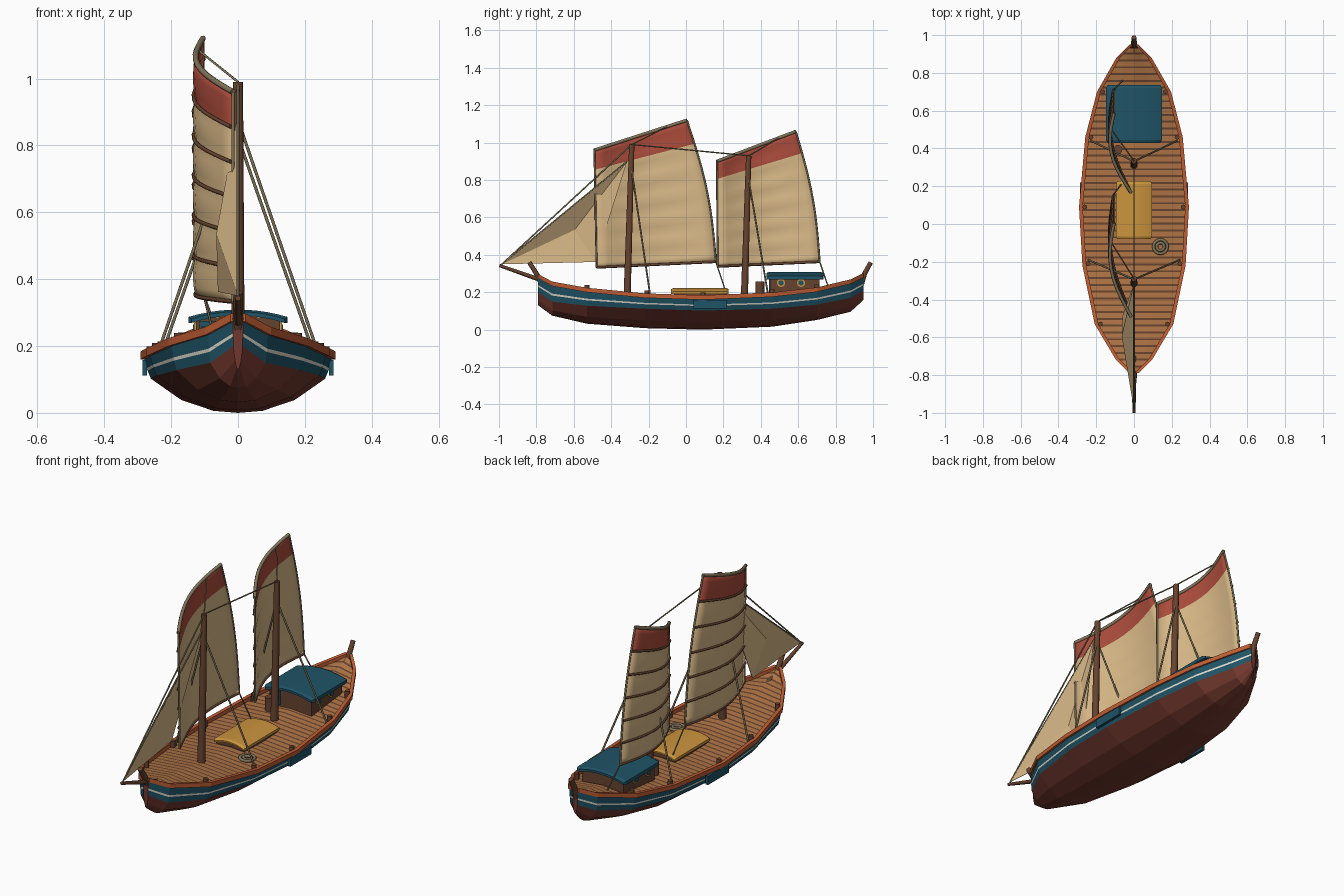
import bpy, bmesh, math
from mathutils import Vector

old = bpy.data.objects.get("Cube")
if old:
    bpy.data.objects.remove(old)


def material(name, hexcode):
    rgb = [int(hexcode[i:i + 2], 16) / 255 for i in (0, 2, 4)]
    col = [c / 12.92 if c < 0.04 else ((c + 0.055) / 1.055) ** 2.4 for c in rgb] + [1]
    m = bpy.data.materials.new(name)
    m.use_nodes = True
    m.diffuse_color = col
    bsdf = m.node_tree.nodes["Principled BSDF"]
    bsdf.inputs["Base Color"].default_value = col
    bsdf.inputs["Roughness"].default_value = 0.8
    return m


RED = material("hull red", "74392F")
TEAL = material("teal paint", "1F5366")
RAIL = material("orange rail", "BE5C33")
DECK = material("deck wood", "AF7445")
WOOD = material("dark wood", "66432F")
SAIL = material("sail cloth", "D9B988")
BAND = material("sail red", "AB4C3B")
GOLD = material("ochre canvas", "CB943D")
ROPE = material("rope", "82755A")
CREAM = material("cream stripe", "DDD9CB")


def add_mesh(name, bm, mats):
    bmesh.ops.recalc_face_normals(bm, faces=bm.faces)
    me = bpy.data.meshes.new(name)
    bm.to_mesh(me)
    bm.free()
    for m in mats:
        me.materials.append(m)
    ob = bpy.data.objects.new(name, me)
    bpy.context.collection.objects.link(ob)
    return ob


def loft(name, rows, mats, rule=lambda i, j: 0, cyclic=False, caps=False):
    """Skin rows of points; rule picks the material of face (row, column)."""
    bm = bmesh.new()
    grid = [[bm.verts.new(p) for p in row] for row in rows]
    n = len(rows[0])
    for i in range(len(rows) - 1):
        for j in range(n if cyclic else n - 1):
            k = (j + 1) % n
            f = bm.faces.new((grid[i][j], grid[i][k], grid[i + 1][k], grid[i + 1][j]))
            f.material_index = rule(i, j)
    if caps:
        bm.faces.new(grid[0])
        bm.faces.new(grid[-1])
    return add_mesh(name, bm, mats)


def box(name, lo, hi, mat):
    bm = bmesh.new()
    bmesh.ops.create_cube(bm, size=1)
    for v in bm.verts:
        v.co = [lo[a] + (v.co[a] + 0.5) * (hi[a] - lo[a]) for a in range(3)]
    return add_mesh(name, bm, [mat])


def rod(name, pts, r, mat, taper=1.0, sides=2, closed=False):
    cu = bpy.data.curves.new(name, "CURVE")
    cu.dimensions = "3D"
    cu.bevel_depth, cu.bevel_resolution, cu.use_fill_caps = r, sides, True
    sp = cu.splines.new("POLY")
    sp.points.add(len(pts) - 1)
    sp.use_cyclic_u = closed
    for i, p in enumerate(pts):
        sp.points[i].co = (*p, 1)
        sp.points[i].radius = 1 + (taper - 1) * i / (len(pts) - 1)
    cu.materials.append(mat)
    ob = bpy.data.objects.new(name, cu)
    bpy.context.collection.objects.link(ob)
    return ob


# Hull stations: y, half width, sheer height, waterline height, keel height
STATIONS = [(-.79, .015, .285, .2, .13), (-.715, .09, .245, .15, .075), (-.53, .2, .212, .128, .032),
            (-.22, .265, .182, .112, .008), (.09, .283, .172, .102, 0), (.46, .25, .187, .112, .016),
            (.7, .188, .214, .134, .052), (.88, .085, .257, .17, .096), (.95, .015, .292, .21, .16)]


def station(y):
    for a, b in zip(STATIONS, STATIONS[1:]):
        if y <= b[0]:
            t = (y - a[0]) / (b[0] - a[0])
            return [p + (q - p) * t for p, q in zip(a, b)]
    return list(STATIONS[-1])


def deck_z(x, y):
    _, w, s, _, _ = station(y)
    return s - 0.01 + 0.018 * (1 - min(1, abs(x) / w))


def hull_ring(y, w, s, b, k):
    side = [(1, s), (.965, s + (b - s) * .55), (.955, s + (b - s) * .66), (.92, b),
            (.6, k + (b - k) * .38), (.26, k + (b - k) * .06)]
    return ([(w * f, y, z) for f, z in side] + [(0, y, k)]
            + [(-w * f, y, z) for f, z in reversed(side)])


COLS = [1, 2, 1, 0, 0, 0]
loft("hull", [hull_ring(*s) for s in STATIONS], [RED, TEAL, CREAM],
     lambda i, j: (COLS + COLS[::-1])[j], caps=True)

# Deck planks with dark seams
edges, y = [], -0.785
while y < 0.94:
    edges += [y, y + 0.026]
    y += 0.036
rows = [[(f * station(v)[1], v, deck_z(f * station(v)[1], v)) for f in (-.98, -.5, 0, .5, .98)] for v in edges]
loft("deck", rows, [DECK, WOOD], lambda i, j: i % 2)

# Rails, rail posts and name boards on both sides
for s, side in ((1, "left"), (-1, "right")):
    ring = [(.008, -.012), (.008, .012), (-.012, .012), (-.012, -.012)]
    loft(side + "_rail", [[(s * max(0, w + dx), y, z + dz) for dx, dz in ring] for y, w, z, _, _ in STATIONS],
         [RAIL], cyclic=True, caps=True)
    for y in (-.53, -.21, .09, .46, .7):
        _, w, z, _, _ = station(y)
        x = s * (w - .022)
        rod(side + "_bollard", [(x, y, z - .02), (x, y, z + .027)], .013, WOOD)
    box(side + "_name_board", (s * .272, .04, .112), (s * .286, .22, .158), TEAL)

# Stem, stern post and bowsprit
rod("stem_post", [(0, -.765, .23), (0, -.8, .3), (0, -.838, .36)], .017, WOOD, .8, 1)
rod("stern_post", [(0, .925, .2), (0, .955, .3), (0, .988, .36)], .017, WOOD, .8, 1)
rod("bowsprit", [(0, -.66, .225), (0, -.998, .343)], .014, WOOD, .6)


def arch(name, hx, y0, y1, z, rise, thick, mat):
    """Curved cover with softened ends."""
    rows = []
    for y, f, d in ((y0, .94, .012), (y0 + .015, 1, 0), (y1 - .015, 1, 0), (y1, .94, .012)):
        top = [(hx * f * u / 5, y, z + rise * (1 - (u / 5) ** 2) - d * .5) for u in range(-5, 6)]
        rows.append(top + [(x, yy, zz - thick + d * .5) for x, yy, zz in reversed(top)])
    return loft(name, rows, [mat], cyclic=True, caps=True)


# Cabin with roof, door and round windows
box("cabin", (-.125, .45, .17), (.125, .715, .285), WOOD)
arch("cabin_roof", .148, .43, .735, .287, .022, .018, TEAL)
box("cabin_door", (-.115, .444, .2), (-.06, .452, .275), TEAL)
for s in (1, -1):
    for y in (.508, .615):
        rod("window_ring", [(s * .12, y, .25), (s * .131, y, .25)], .022, GOLD, sides=4)
        rod("window_glass", [(s * .125, y, .25), (s * .134, y, .25)], .014, TEAL, sides=4)
rod("barrel", [(-.085, .395, .18), (-.085, .395, .258)], .024, WOOD, sides=4)

# Cargo hatch
box("hatch_coaming", (-.085, -.065, .16), (.085, .215, .205), WOOD)
arch("hatch_cover", .095, -.08, .228, .205, .018, .014, GOLD)

# Rope coil on the deck
for r in (.037, .02):
    rod("rope_coil", [(.14 + r * math.cos(a * math.pi / 8), -.12 + r * math.sin(a * math.pi / 8),
                       deck_z(.14, -.12) + .006) for a in range(16)], .008, ROPE, closed=True)


def sail_point(corners, bulge, u, v):
    """u runs from luff to leech, v from foot to head."""
    lb, lt, pk, cl = [Vector(c) for c in corners]
    p = (lb.lerp(lt, v)).lerp(cl.lerp(pk, v), u)
    belly = .06 * math.sin(math.pi * u) * (1 + .12 * abs(math.sin(6 * math.pi * v)))
    return Vector((-.015 - .09 * u - belly, p.x + bulge * u * math.sin(math.pi * v), p.y))


def lug_sail(name, corners, bulge):
    pt = lambda u, v: sail_point(corners, bulge, u, v)
    us = [i / 10 for i in range(11)]
    vs = [i / 24 for i in range(25)]
    ob = loft(name, [[pt(u, v) for u in us] for v in vs], [SAIL, BAND], lambda i, j: int(i >= 20))
    for f in ob.data.polygons:
        f.use_smooth = True
    solid = ob.modifiers.new("thickness", "SOLIDIFY")
    solid.thickness, solid.offset = .004, 0
    for k in range(1, 6):
        rod(name + "_batten", [pt(u, k / 6) - Vector((.006, 0, 0)) for u in us], .006, WOOD)
    rod(name + "_yard", [pt(u, 1) for u in us], .009, ROPE)
    rod(name + "_boom", [pt(u, 0) for u in us], .007, WOOD)
    for u in (0, 1):
        rod(name + "_edge_rope", [pt(u, v) for v in vs], .005, ROPE)
    return pt


def rig(prefix, base, top, corners, bulge, shroud_y, sheet_y):
    """One mast with its sail, shrouds, halyard and sheet."""
    rod(prefix + "_mast", [base, top], .02, WOOD, .75, 3)
    pt = lug_sail(prefix + "_sail", corners, bulge)
    high = Vector(base).lerp(Vector(top), .86)
    for s in (1, -1):
        x = s * (station(shroud_y)[1] - .025)
        rod(prefix + "_shroud", [high, (x, shroud_y, deck_z(x, shroud_y))], .005, ROPE)
    rod(prefix + "_halyard", [top, pt(.8, 1)], .0035, ROPE)
    rod(prefix + "_sheet", [pt(1, 0), (-.06, sheet_y, deck_z(.06, sheet_y))], .0035, ROPE)


FORE_TOP, AFT_TOP = (0, -.29, .99), (0, .335, .93)
rig("fore", (0, -.315, .17), FORE_TOP, [(-.478, .333), (-.49, .96), (.005, 1.12), (.16, .363)], .03, -.19, .22)
rig("aft", (0, .312, .17), AFT_TOP, [(.168, .338), (.166, .9), (.587, 1.06), (.715, .363)], .025, .44, .76)
rod("mast_stay", [FORE_TOP, AFT_TOP], .0035, ROPE)

# Faceted jib and its stay
tack, head, clew, belly = (0, -.985, .35), (0, -.315, .9), (-.06, -.485, .362), (-.065, -.595, .535)
bm = bmesh.new()
t, h, c, m = [bm.verts.new(p) for p in (tack, head, clew, belly)]
for tri in ((t, h, m), (h, c, m), (c, t, m)):
    bm.faces.new(tri)
jib = add_mesh("jib", bm, [SAIL])
jib.modifiers.new("thickness", "SOLIDIFY").thickness = .003
rod("jib_luff_rope", [tack, head], .004, ROPE)
rod("forestay", [(0, -.99, .345), FORE_TOP], .004, ROPE)
